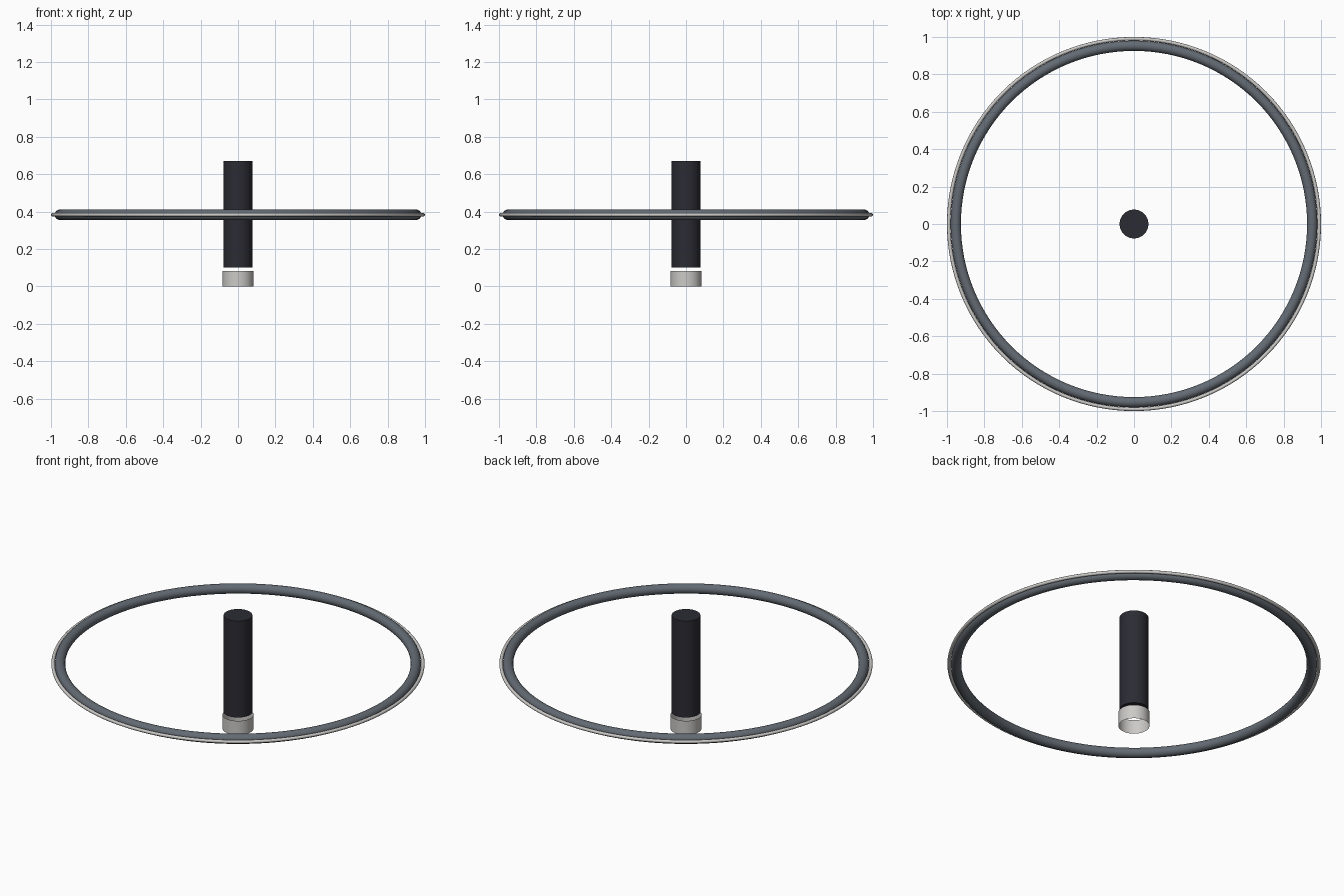
import bpy
import math

if "Cube" in bpy.data.objects:
    bpy.data.objects.remove(bpy.data.objects["Cube"])


def material(name, rgb):
    m = bpy.data.materials.new(name)
    m.diffuse_color = (*rgb, 1.0)
    m.use_nodes = True
    m.node_tree.nodes["Principled BSDF"].inputs["Base Color"].default_value = m.diffuse_color
    return m


STEEL = material("blue grey steel", (0.125, 0.145, 0.17))
DARK = material("near black", (0.024, 0.024, 0.034))
PALE = material("pale grey", (0.60, 0.59, 0.57))


def finish(name, mat):
    ob = bpy.context.object
    ob.name = name
    ob.data.materials.append(mat)
    bpy.ops.object.shade_smooth_by_angle(angle=math.radians(40))
    return ob


def ring(name, major, minor, z, mat, sides):
    bpy.ops.mesh.primitive_torus_add(
        major_radius=major, minor_radius=minor, major_segments=128,
        minor_segments=sides, location=(0, 0, z))
    return finish(name, mat)


def tube(name, radius, z0, z1, mat, fill):
    bpy.ops.mesh.primitive_cylinder_add(
        vertices=64, radius=radius, depth=z1 - z0, end_fill_type=fill,
        location=(0, 0, (z0 + z1) / 2))
    return finish(name, mat)


RING_Z = 0.383

# Large hoop with a slim pale trim around its outside
ring("hoop", 0.953, 0.0275, RING_Z, STEEL, 24)
ring("hoop_trim", 0.9905, 0.0095, RING_Z, PALE, 12)

# Central post floating just above an open collar
tube("post", 0.077, 0.10, 0.67, DARK, 'NGON')
tube("base_collar", 0.083, 0.0, 0.083, PALE, 'NOTHING')
